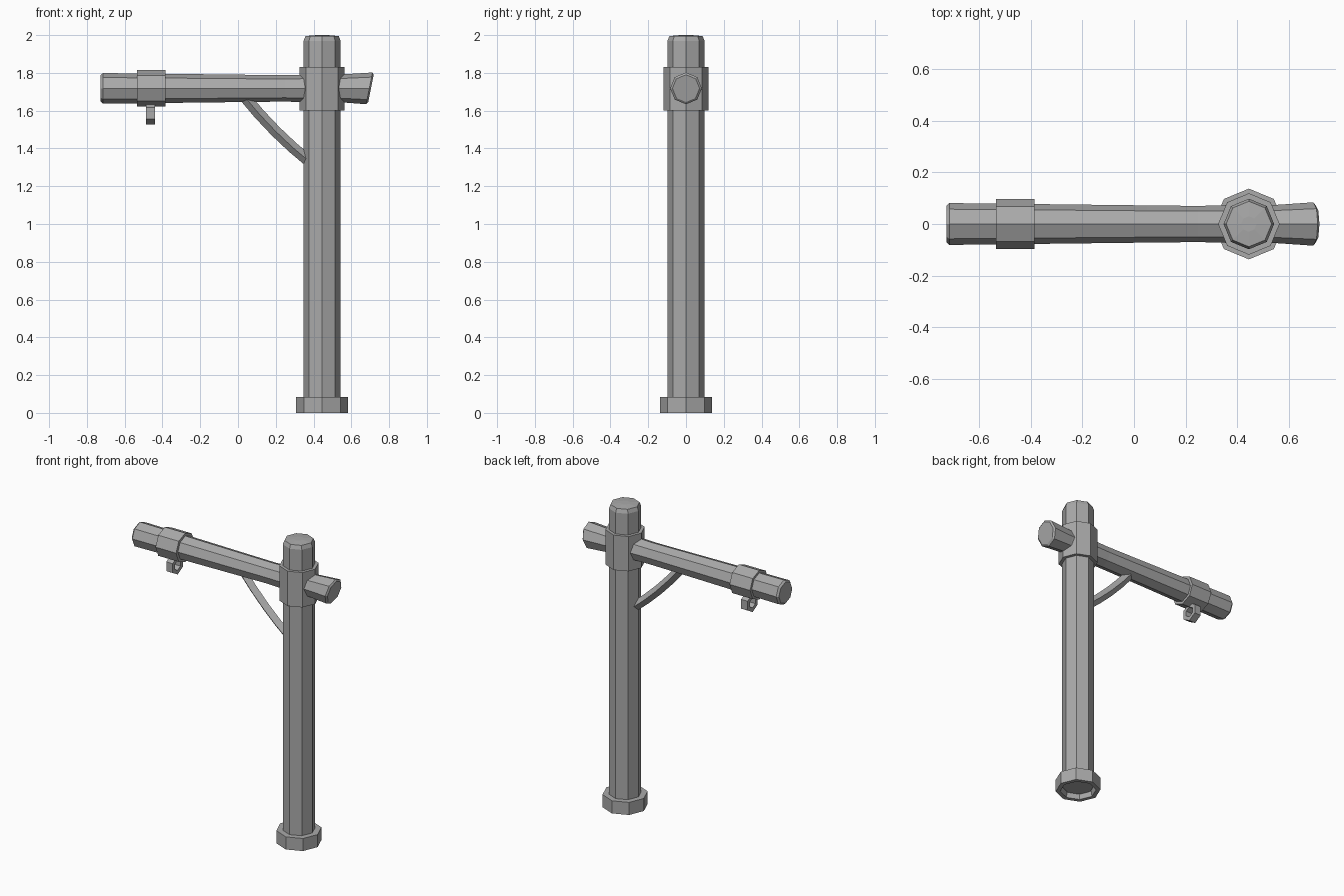
import bpy
import bmesh
from math import cos, sin, pi
from mathutils import Vector

if "Cube" in bpy.data.objects:
    bpy.data.objects.remove(bpy.data.objects["Cube"])

grey = bpy.data.materials.new("weathered grey")
grey.use_nodes = True
grey.diffuse_color = (0.4, 0.4, 0.4, 1)
grey.node_tree.nodes["Principled BSDF"].inputs["Base Color"].default_value = (0.4, 0.4, 0.4, 1)

POST_X, ARM_Z = 0.445, 1.718
X, Y, Z = Vector((1, 0, 0)), Vector((0, 1, 0)), Vector((0, 0, 1))


def loft(name, sections, sides=8, cap_start=True, cap_end=True, closed=False):
    """Skin rings given as (centre, first axis, second axis, radius)."""
    bm = bmesh.new()
    rings = []
    for centre, u, v, r in sections:
        angles = [2 * pi * i / sides for i in range(sides)]
        rings.append([bm.verts.new(Vector(centre) + (u * cos(a) + v * sin(a)) * r) for a in angles])
    pairs = list(zip(rings, rings[1:]))
    if closed:
        pairs.append((rings[-1], rings[0]))
    for a, b in pairs:
        for i in range(sides):
            j = (i + 1) % sides
            bm.faces.new((a[i], a[j], b[j], b[i]))
    if cap_start and not closed:
        bm.faces.new(rings[0][::-1])
    if cap_end and not closed:
        bm.faces.new(rings[-1])
    bmesh.ops.recalc_face_normals(bm, faces=bm.faces)
    mesh = bpy.data.meshes.new(name)
    bm.to_mesh(mesh)
    bm.free()
    mesh.materials.append(grey)
    obj = bpy.data.objects.new(name, mesh)
    bpy.context.collection.objects.link(obj)
    return obj


def upright(name, profile, **options):
    return loft(name, [((POST_X, 0, z), X, Y, r) for z, r in profile], **options)


def along_arm(name, profile, **options):
    # Each entry: x, radius, and how far the section leans forward at its top
    return loft(name, [((x, 0, ARM_Z), Y, Z + X * lean, r) for x, r, lean in profile], **options)


# Post with a softened top
upright("post", [(0.03, 0.098), (1.97, 0.098), (1.995, 0.088), (2.0, 0.03)])

# Hollow foot ring and the collar that holds the arm
upright("foot_ring", [(0, 0.137), (0.083, 0.137), (0.083, 0.098), (0, 0.11)], closed=True)
upright("collar", [(1.6, 0.119), (1.83, 0.119)])

# Arm, thinner in the middle, with a slanted right end
along_arm("arm", [(-0.727, 0.07, 0), (-0.715, 0.081, 0), (-0.45, 0.078, 0), (0.05, 0.072, 0),
                  (0.25, 0.07, 0), (0.445, 0.075, 0), (0.55, 0.074, 0),
                  (0.695, 0.084, 0.2), (0.704, 0.072, 0.2)])
along_arm("arm_sleeve", [(-0.535, 0.096, 0), (-0.385, 0.096, 0)])

# Hanging eye under the sleeve, its hole running along the arm
eye = (-0.487, -0.44)
loft("hanging_eye", [((x, 0, 1.587), Z, Y, r) for x, r in
                     ((eye[0], 0.061), (eye[1], 0.061), (eye[1], 0.033), (eye[0], 0.033))],
     sides=6, closed=True)

# Curved brace from arm to post
start, bend, end = Vector((0.03, 0, 1.68)), Vector((0.19, 0, 1.48)), Vector((0.385, 0, 1.325))
brace = []
for i in range(5):
    t = i / 4
    point = start * (1 - t) ** 2 + bend * 2 * t * (1 - t) + end * t * t
    tangent = ((bend - start) * (1 - t) + (end - bend) * t).normalized()
    brace.append((point, Y, tangent.cross(Y), 0.03))
loft("brace", brace, sides=4)
